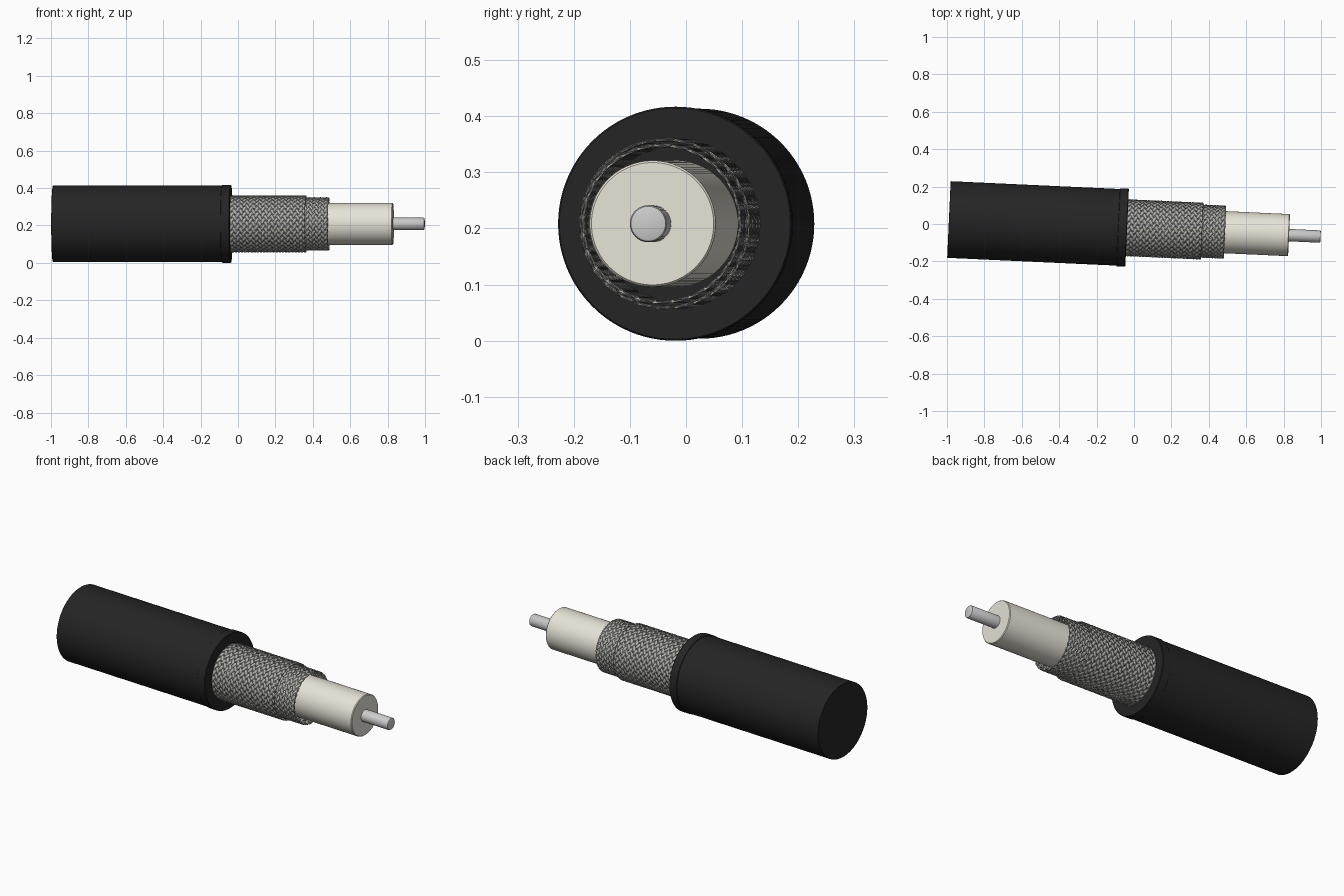
import bpy, bmesh, math
from mathutils import Matrix

if "Cube" in bpy.data.objects:
    bpy.data.objects.remove(bpy.data.objects["Cube"])

# Cable axis: level, turned slightly in plan
AXIS = Matrix.Translation((0, -0.0215, 0.2085)) @ Matrix.Rotation(-0.0459, 4, 'Z')


def material(name, rgb):
    m = bpy.data.materials.new(name)
    m.diffuse_color = (*rgb, 1)
    m.use_nodes = True
    m.node_tree.nodes["Principled BSDF"].inputs["Base Color"].default_value = m.diffuse_color
    return m


def finish(name, bm, mat):
    me = bpy.data.meshes.new(name)
    bm.to_mesh(me)
    bm.free()
    me.shade_smooth()
    me.set_sharp_from_angle(angle=math.radians(35))
    me.materials.append(mat)
    ob = bpy.data.objects.new(name, me)
    ob.matrix_world = AXIS
    bpy.context.collection.objects.link(ob)
    return ob


def lathe(name, profile, mat, sides=96):
    """Revolve (position, radius) points about the cable axis."""
    bm = bmesh.new()
    rings = []
    for s, r in profile:
        rings.append([bm.verts.new((s, r * math.cos(2 * math.pi * i / sides),
                                    r * math.sin(2 * math.pi * i / sides)))
                      for i in range(sides)])
    for a, b in zip(rings, rings[1:]):
        for i in range(sides):
            j = (i + 1) % sides
            bm.faces.new((a[i], a[j], b[j], b[i]))
    bm.faces.new(rings[0])
    bm.faces.new(rings[-1])
    bmesh.ops.recalc_face_normals(bm, faces=bm.faces)
    return finish(name, bm, mat)


def braid(name, s0, s1, radius, mat, strands=28, wave=0.0022):
    """Plain weave of flat helical strands running both ways round a tube."""
    bm = bmesh.new()
    k = 1 / radius
    steps = round((s1 - s0) * strands * k / math.pi * 4)
    half = 0.38 * 2 * math.pi / strands
    for turn in (1, -1):
        for i in range(strands):
            prev = None
            for t in range(steps + 1):
                s = (s1 - s0) * t / steps
                r = radius + turn * wave * math.cos(strands * k * s)
                mid = 2 * math.pi * i / strands + turn * k * s
                pair = [bm.verts.new((s0 + s, r * math.cos(a), r * math.sin(a)))
                        for a in (mid - half, mid + half)]
                if prev:
                    bm.faces.new((prev[0], prev[1], pair[1], pair[0]))
                prev = pair
    ob = finish(name, bm, mat)
    solid = ob.modifiers.new("strand_thickness", 'SOLIDIFY')
    solid.thickness = 0.0015
    solid.offset = 0
    return ob


black = material("black_rubber", (0.018, 0.018, 0.018))
cream = material("cream_plastic", (0.80, 0.77, 0.68))
silver = material("silver_wire", (0.42, 0.42, 0.40))
core = material("core_metal", (0.65, 0.65, 0.64))

# Outer jacket and its cut collar
lathe("jacket", [(-0.9906, 0.203), (-0.9886, 0.205), (-0.08, 0.205)], black)
lathe("jacket_collar", [(-0.085, 0.206), (-0.083, 0.2085), (-0.040, 0.2085),
                        (-0.037, 0.206)], black)

# Two woven shield layers
braid("outer_braid", -0.045, 0.365, 0.150, silver)
braid("inner_braid", -0.045, 0.487, 0.140, silver)

# Insulation and centre conductor
lathe("insulation", [(-0.06, 0.1125), (0.826, 0.1125), (0.830, 0.109)], cream)
lathe("conductor", [(0.80, 0.033), (0.993, 0.033), (0.997, 0.031),
                    (0.9985, 0.028)], core, 48)
